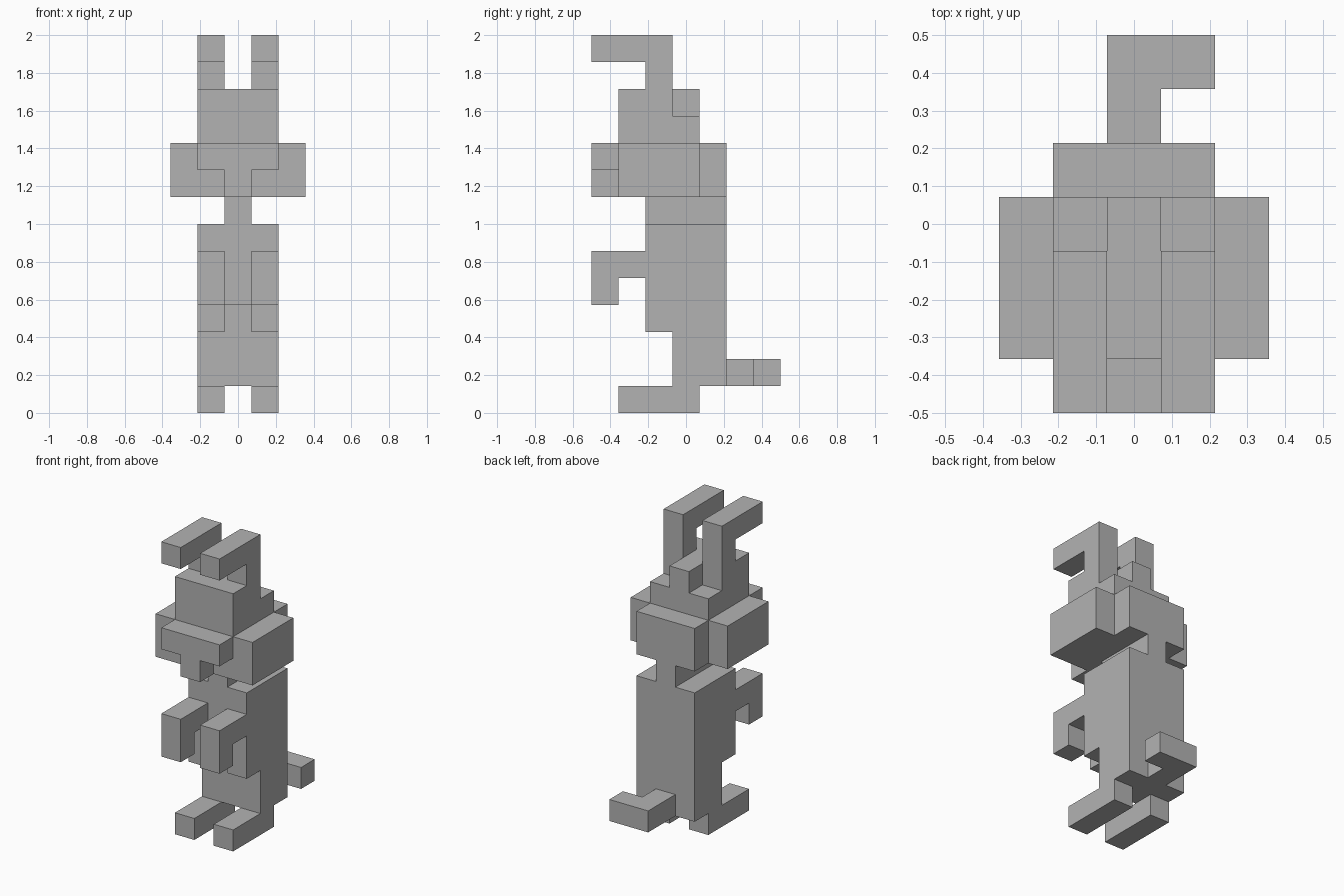
import bpy
import bmesh
from itertools import product
from mathutils import Vector

cube = bpy.data.objects.get("Cube")
if cube:
    bpy.data.objects.remove(cube, do_unlink=True)

U = 2 / 14                              # edge of one block
ORIGIN = Vector((-2.5, -3.5, 0))        # grid corner, in blocks

grey = bpy.data.materials.new("plain_grey")
grey.use_nodes = True
grey.diffuse_color = (0.45, 0.45, 0.45, 1)
grey.node_tree.nodes["Principled BSDF"].inputs["Base Color"].default_value = grey.diffuse_color


def box(x, y, z):
    """Block cells inside three (start, end) ranges."""
    return set(product(range(*x), range(*y), range(*z)))


def mirrored(cells):
    return {(4 - x, y, z) for x, y, z in cells}


MID, WIDE, LEFT = (2, 3), (1, 4), (3, 4)

# Parts on the centre line
parts = {
    "body": box(WIDE, (3, 5), (1, 7)) | box(WIDE, (2, 3), (4, 7)),
    "neck": box(MID, (2, 5), (7, 8)),
    "head": box(WIDE, (1, 5), (8, 10)) | box(WIDE, (1, 4), (10, 11)) | box(WIDE, (1, 3), (11, 12)),
    "hair_tuft": box(MID, (3, 4), (11, 12)),
    "muzzle": box(WIDE, (0, 1), (9, 10)),
    "teeth": box(MID, (0, 1), (8, 9)),
    "tail": box(MID, (5, 7), (1, 2)) | box(LEFT, (6, 7), (1, 2)),
}

# Paired parts
pairs = {
    "ear": box(LEFT, (2, 3), (12, 14)) | box(LEFT, (0, 2), (13, 14)),
    "cheek": box((4, 5), (1, 4), (8, 10)),
    "arm": box(LEFT, (0, 2), (5, 6)) | box(LEFT, (0, 1), (4, 5)),
    "knee": box(LEFT, (2, 3), (3, 4)),
    "foot": box(LEFT, (1, 4), (0, 1)),
}
for name, cells in pairs.items():
    parts["left_" + name] = cells
    parts["right_" + name] = mirrored(cells)

solid = set().union(*parts.values())


def build(name, cells):
    """Skin a part, leaving out faces buried against other blocks."""
    bm = bmesh.new()
    for cell in sorted(cells):
        for axis, side in product(range(3), (0, 1)):
            beside = list(cell)
            beside[axis] += 2 * side - 1
            if tuple(beside) in solid:
                continue
            a, b = (axis + 1) % 3, (axis + 2) % 3
            corners = []
            for i, j in ((0, 0), (1, 0), (1, 1), (0, 1)):
                p = Vector(cell)
                p[axis] += side
                p[a] += i
                p[b] += j
                corners.append(bm.verts.new((p + ORIGIN) * U))
            bm.faces.new(corners if side else corners[::-1])
    bmesh.ops.remove_doubles(bm, verts=bm.verts, dist=U / 100)
    bmesh.ops.dissolve_limit(bm, angle_limit=0.01, verts=bm.verts, edges=bm.edges)
    mesh = bpy.data.meshes.new(name)
    bm.to_mesh(mesh)
    bm.free()
    mesh.materials.append(grey)
    bpy.context.collection.objects.link(bpy.data.objects.new(name, mesh))


for part_name, part_cells in parts.items():
    build(part_name, part_cells)
